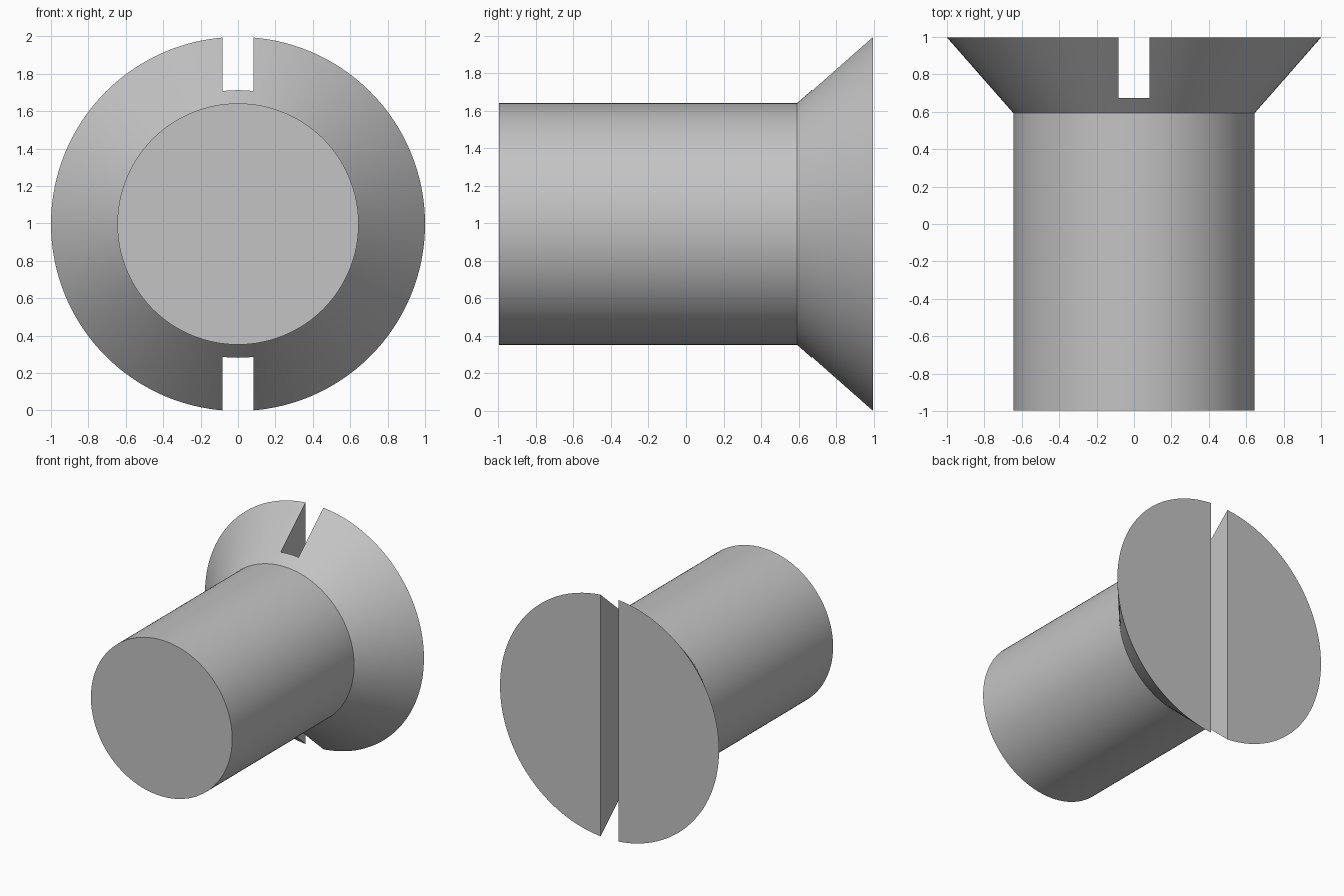
import bpy
import bmesh
from math import radians
from mathutils import Matrix, Vector

default_cube = bpy.data.objects.get("Cube")
if default_cube:
    bpy.data.objects.remove(default_cube, do_unlink=True)

SEGMENTS = 128
HALF_LENGTH = 0.997
SHOULDER_Y = 0.593
SHANK_RADIUS = 0.645
HEAD_RADIUS = 1.0
SLOT_HALF_WIDTH = 0.082
SLOT_FLOOR_Y = 0.673
# The slot trims the lowest point of the head rim
AXIS_Z = (HEAD_RADIUS ** 2 - SLOT_HALF_WIDTH ** 2) ** 0.5


def make_object(name, bm):
    bmesh.ops.recalc_face_normals(bm, faces=bm.faces)
    mesh = bpy.data.meshes.new(name)
    bm.to_mesh(mesh)
    bm.free()
    obj = bpy.data.objects.new(name, mesh)
    bpy.context.collection.objects.link(obj)
    return obj


# Grey metal
metal = bpy.data.materials.new("grey_metal")
metal.use_nodes = True
grey = (0.55, 0.55, 0.55, 1.0)
metal.diffuse_color = grey
metal.node_tree.nodes["Principled BSDF"].inputs["Base Color"].default_value = grey

# Shank and countersunk head, turned as one profile along y
bm = bmesh.new()
profile = [(0, -HALF_LENGTH), (SHANK_RADIUS, -HALF_LENGTH),
           (SHANK_RADIUS, SHOULDER_Y), (HEAD_RADIUS, HALF_LENGTH),
           (0, HALF_LENGTH)]
verts = [bm.verts.new((r, y, AXIS_Z)) for r, y in profile]
edges = [bm.edges.new(pair) for pair in zip(verts, verts[1:])]
bmesh.ops.spin(bm, geom=verts + edges, cent=(0, 0, AXIS_Z), axis=(0, 1, 0),
               angle=radians(360), steps=SEGMENTS)
bmesh.ops.remove_doubles(bm, verts=bm.verts, dist=0.0001)
screw = make_object("screw_body", bm)
screw.data.materials.append(metal)

# Straight driver slot across the head
bm = bmesh.new()
slot_end = HALF_LENGTH + 0.2
centre = Vector((0, (SLOT_FLOOR_Y + slot_end) / 2, AXIS_Z))
size = Vector((2 * SLOT_HALF_WIDTH, slot_end - SLOT_FLOOR_Y, 3))
bmesh.ops.create_cube(bm, size=1,
                      matrix=Matrix.Translation(centre) @ Matrix.Diagonal(size).to_4x4())
cutter = make_object("slot_cutter", bm)
cutter.data.materials.append(metal)
cutter.hide_render = True

bpy.ops.object.select_all(action="DESELECT")
screw.select_set(True)
bpy.context.view_layer.objects.active = screw
cut = screw.modifiers.new("driver_slot", "BOOLEAN")
cut.operation = "DIFFERENCE"
cut.solver = "EXACT"
cut.object = cutter
bpy.ops.object.modifier_apply(modifier=cut.name)
bpy.data.objects.remove(cutter, do_unlink=True)

# Smooth round walls with crisp rims
bpy.ops.object.shade_smooth_by_angle(angle=radians(30))
